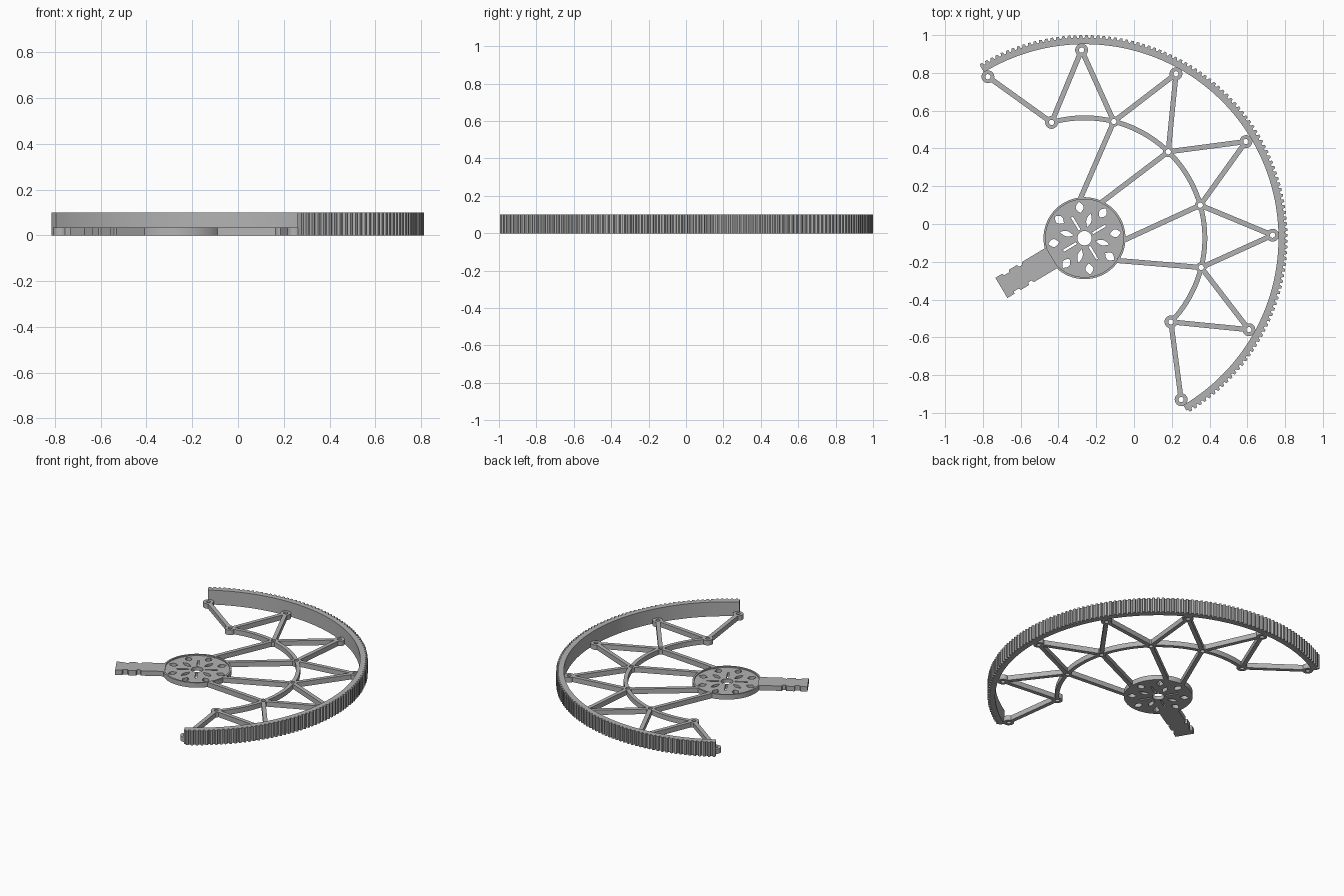
import bpy, math
from mathutils import Vector

if "Cube" in bpy.data.objects:
    bpy.data.objects.remove(bpy.data.objects["Cube"])

C = Vector((-0.262, -0.075))      # hub centre
MID = 30.9                        # symmetry direction in degrees
THIN, TALL = 0.034, 0.1

grey = bpy.data.materials.new("light grey")
grey.diffuse_color = (0.45, 0.45, 0.45, 1)
grey.use_nodes = True
grey.node_tree.nodes["Principled BSDF"].inputs["Base Color"].default_value = grey.diffuse_color


def polar(r, deg, c=C):
    a = math.radians(deg)
    return c + Vector((r * math.cos(a), r * math.sin(a)))


def circle(c, r, n):
    return [polar(r, 360 * i / n, c) for i in range(n)]


def arc(r, a0, a1, n):
    return [polar(r, a0 + (a1 - a0) * i / n) for i in range(n + 1)]


def plate(name, loops, z0, z1):
    """Filled flat outline (inner loops become holes) raised from z0 to z1."""
    cu = bpy.data.curves.new(name, 'CURVE')
    cu.dimensions = '2D'
    cu.fill_mode = 'BOTH'
    cu.extrude = (z1 - z0) / 2
    for pts in loops:
        sp = cu.splines.new('POLY')
        sp.points.add(len(pts) - 1)
        for p, q in zip(sp.points, pts):
            p.co = (q[0], q[1], 0, 1)
        sp.use_cyclic_u = True
    ob = bpy.data.objects.new(name, cu)
    bpy.context.collection.objects.link(ob)
    ob.location.z = (z0 + z1) / 2
    bpy.ops.object.select_all(action='DESELECT')
    ob.select_set(True)
    bpy.context.view_layer.objects.active = ob
    bpy.ops.object.convert(target='MESH')
    ob = bpy.context.view_layer.objects.active
    ob.data.materials.clear()
    ob.data.materials.append(grey)
    # weld the caps to the walls
    bpy.ops.object.mode_set(mode='EDIT')
    bpy.ops.mesh.select_all(action='SELECT')
    bpy.ops.mesh.remove_doubles(threshold=0.00005)
    bpy.ops.mesh.normals_make_consistent(inside=False)
    bpy.ops.object.mode_set(mode='OBJECT')
    bpy.ops.object.shade_smooth_by_angle(angle=math.radians(20))
    return ob


def bar(name, a, b, trim_a, trim_b, w=0.027):
    d = (b - a).normalized()
    n = Vector((-d.y, d.x)) * w / 2
    a, b = a + d * trim_a, b - d * trim_b
    plate(name, [[a + n, a - n, b - n, b + n]], 0, THIN)


# toothed rim
teeth, A0, A1 = 110, MID - 90.3, MID + 90.3
step = (A1 - A0) / teeth
outer = []
for i in range(teeth):
    for f, r in ((0, 1.061), (0.3, 1.061), (0.45, 1.075), (0.85, 1.075)):
        outer.append(polar(r, A0 + (i + f) * step))
outer.append(polar(1.061, A1))
plate("toothed_rim", [outer + arc(1.027, A1, A0, 120)], 0, TALL)

# truss joints with pin holes
outer_ang = [MID + 90 - 30 * i for i in range(7)]
inner_ang = [MID + 75 - 30 * i for i in range(6)]
outer_pts = [polar(0.996, a) for a in outer_ang]
inner_pts = [polar(0.637, a) for a in inner_ang]
for i, p in enumerate(outer_pts):
    plate(f"outer_joint_{i}", [circle(p, 0.034, 24), circle(p, 0.014, 16)], 0, THIN)
for i, p in enumerate(inner_pts):
    r = 0.034 if i in (0, 5) else 0.028
    plate(f"inner_joint_{i}", [circle(p, r, 24), circle(p, 0.014, 16)], 0, THIN)

# zigzag bars and inner arc
for i, p in enumerate(inner_pts):
    bar(f"zigzag_bar_{i}_a", p, outer_pts[i], 0.021, 0.021)
    bar(f"zigzag_bar_{i}_b", p, outer_pts[i + 1], 0.021, 0.021)
for i in range(5):
    a0, a1 = inner_ang[i] - 1.9, inner_ang[i + 1] + 1.9
    plate(f"inner_arc_{i}", [arc(0.65, a0, a1, 16) + arc(0.624, a1, a0, 16)], 0, THIN)

# spokes from hub to inner joints
for i, off in zip((1, 2, 3, 4), (65.5, 34, -34, -65.5)):
    bar(f"hub_spoke_{i}", polar(0.208, MID + off), inner_pts[i], 0, 0.021)


# hub disc with decorative cut-outs
def leaf(deg, r0, r1, w):
    d, n = polar(1, deg) - C, polar(1, deg + 90) - C
    k = 8
    side = [(r0 + (r1 - r0) * i / k, w / 2 * math.sin(math.pi * i / k)) for i in range(k + 1)]
    pts = side + [(u, -v) for u, v in side[-2:0:-1]]
    return [C + d * u + n * v for u, v in pts]


def slot(deg, r0, r1, w):
    d, n = polar(1, deg) - C, polar(w / 2, deg + 90) - C
    return [C + d * r0 + n, C + d * r0 - n, C + d * r1 - n, C + d * r1 + n]


cuts = [circle(C, 0.038, 32)]
for i in range(8):
    cuts.append(leaf(9 + 45 * i, 0.135, 0.195, 0.042))
    if i % 2:
        cuts.append(leaf(31 + 45 * i, 0.06, 0.135, 0.028))
    else:
        cuts.append(slot(31 + 45 * i, 0.05, 0.13, 0.012))
plate("hub_disc", [circle(C, 0.208, 64)] + cuts, 0, 0.026)
plate("hub_lip", [circle(C, 0.217, 64), circle(C, 0.206, 64)], 0, THIN)

# notched handle opposite the rim
half = [(0.2, 0.062), (0.35, 0.062), (0.355, 0.048), (0.375, 0.048), (0.38, 0.062),
        (0.43, 0.062), (0.435, 0.05), (0.465, 0.05), (0.47, 0.062), (0.513, 0.062)]
d, n = polar(1, MID + 180) - C, polar(1, MID + 270) - C
outline = half + [(u, -v) for u, v in reversed(half)]
plate("handle", [[C + d * u + n * v for u, v in outline]], 0, THIN)
